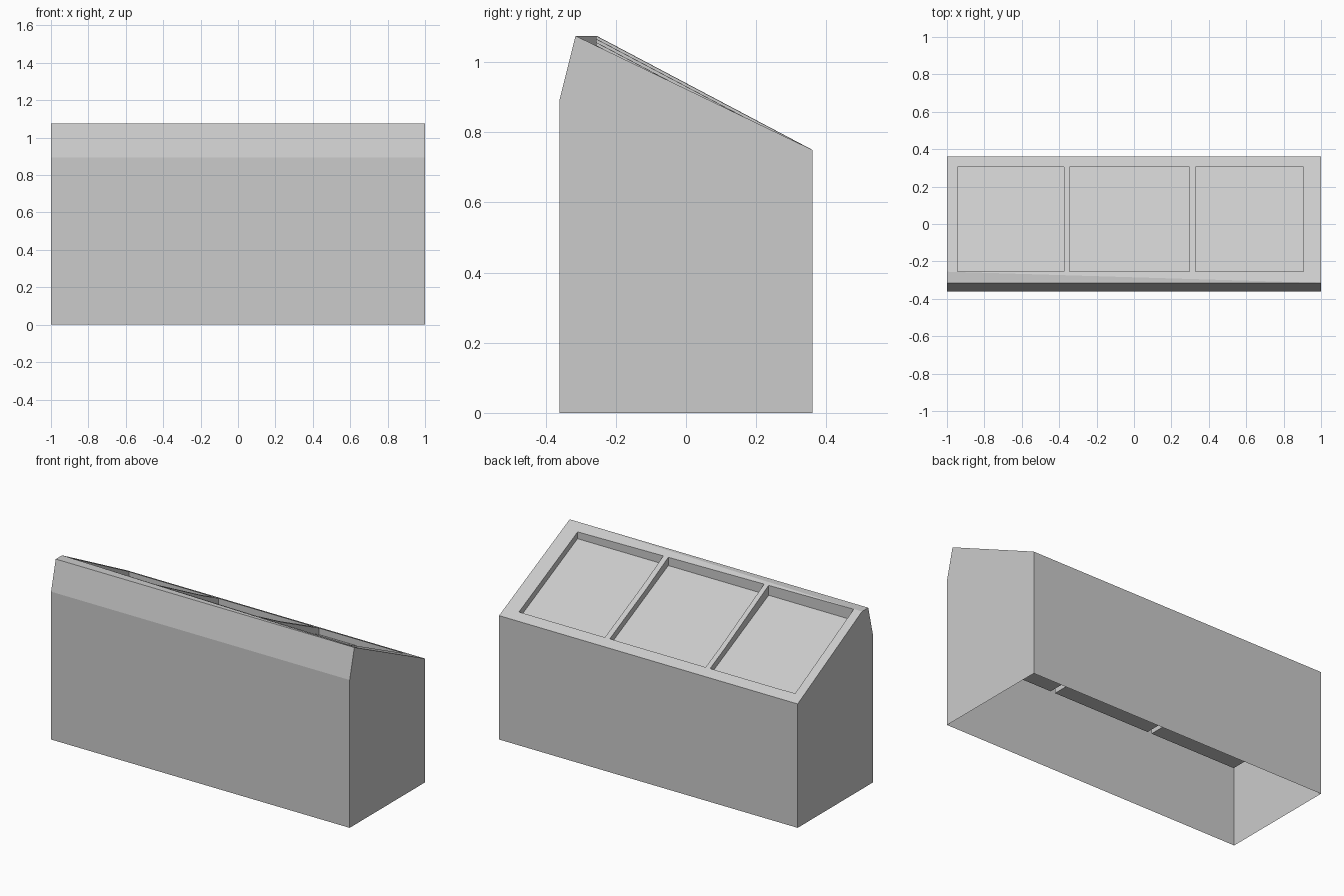
import bpy, bmesh

if "Cube" in bpy.data.objects:
    bpy.data.objects.remove(bpy.data.objects["Cube"])

SLOPE = (1.075 - 0.75) / 0.675


def roof(y):
    return 1.075 - SLOPE * (y + 0.315)


def prism(name, left, right, x0, x1, open_edges=(), caps=True):
    """Join two matching (y, z) profiles at x0 and x1; listed edges stay open."""
    bm = bmesh.new()
    a = [bm.verts.new((x0, y, z)) for y, z in left]
    b = [bm.verts.new((x1, y, z)) for y, z in right]
    n = len(a)
    for i in range(n):
        if i not in open_edges:
            j = (i + 1) % n
            bm.faces.new((a[i], a[j], b[j], b[i]))
    if caps:
        bm.faces.new(a[::-1])
        bm.faces.new(b)
    bmesh.ops.recalc_face_normals(bm, faces=bm.faces)
    bmesh.ops.triangulate(bm, faces=[f for f in bm.faces if len(f.verts) == 4])
    # open shells: turn every face away from the centre line
    if open_edges:
        for f in bm.faces:
            c = f.calc_center_median()
            c.z = 0
            if f.normal.dot(c) < 0:
                f.normal_flip()
    me = bpy.data.meshes.new(name)
    bm.to_mesh(me)
    bm.free()
    ob = bpy.data.objects.new(name, me)
    bpy.context.collection.objects.link(ob)
    return ob


# Cabinet walls, open at the bottom and under the lid
body = [(-0.36, 0), (-0.36, 0.825), (-0.31, 0.825), (0.36, 0.68), (0.36, 0)]
prism("cabinet_walls", body, body, -1, 1, open_edges=(1, 2, 4))

# Sloping lid frame, slightly fuller at its left end
def lid_profile(z):
    return [(-0.36, 0.825), (-0.36, 0.895), (-0.315, 1.075), (-0.255, z),
            (0.36, 0.75), (0.36, 0.68), (-0.31, 0.825)]

lid = prism("lid_frame", lid_profile(1.075), lid_profile(roof(-0.255)), -1, 1)

# Three window openings, each with a compartment block below
for i, (x0, x1) in enumerate([(-0.945, -0.375), (-0.345, 0.297), (0.33, 0.905)]):
    hole = [(-0.255, 0.3), (-0.255, 1.4), (0.305, 1.4), (0.305, 0.3)]
    cutter = prism(f"window_cutter_{i}", hole, hole, x0, x1)
    cutter.hide_render = True
    cutter.hide_set(True)
    mod = lid.modifiers.new("window", 'BOOLEAN')
    mod.operation = 'DIFFERENCE'
    mod.solver = 'EXACT'
    mod.object = cutter

    tub = [(-0.30, 0.43), (-0.30, roof(-0.30) - 0.04),
           (0.307, roof(0.307) - 0.04), (0.307, 0.43)]
    prism(f"compartment_{i}", tub, tub, x0 - 0.001, x1 + 0.001)
